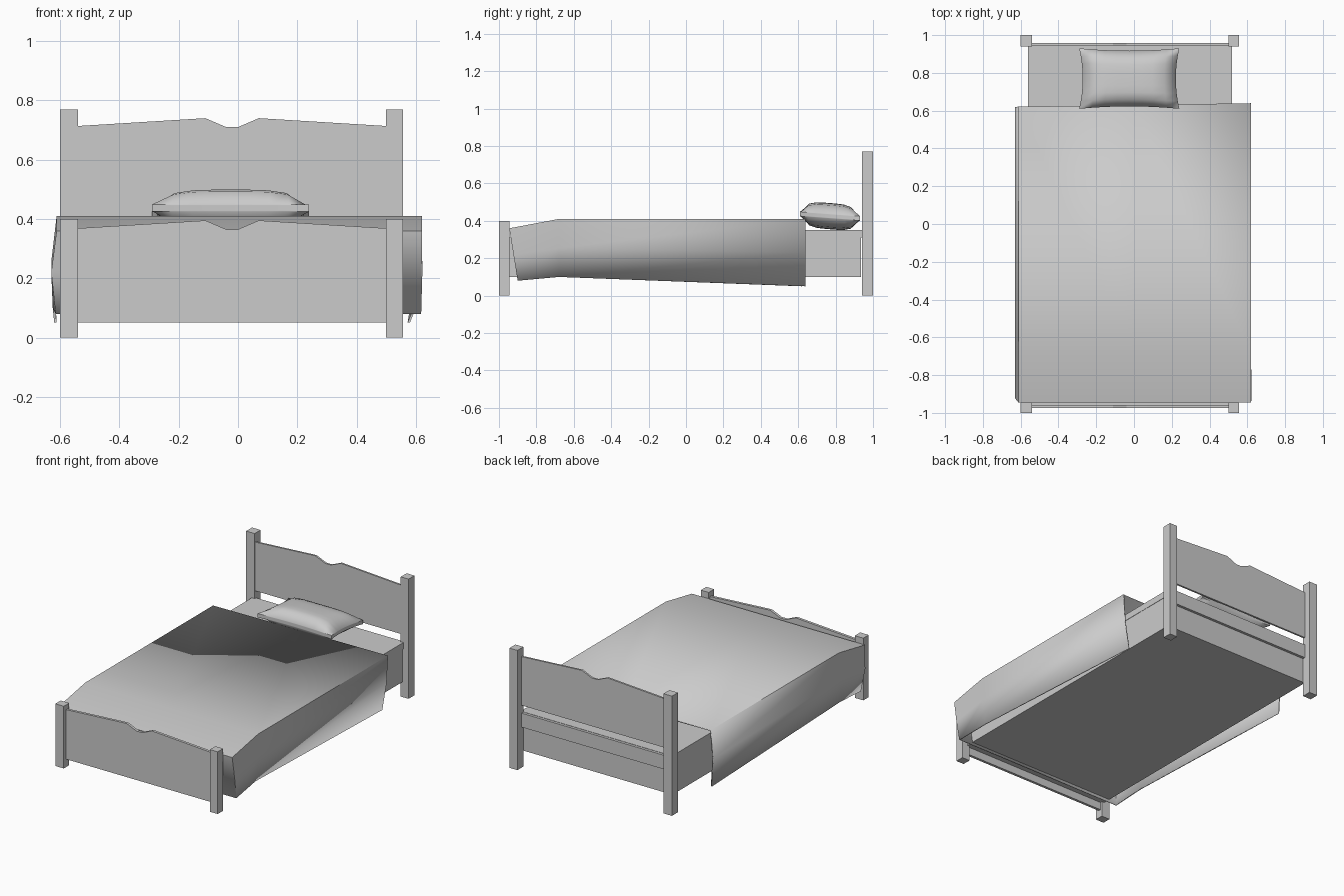
import bpy
import bmesh
from math import radians

if "Cube" in bpy.data.objects:
    bpy.data.objects.remove(bpy.data.objects["Cube"])

# One plain grey for the whole bed
GREY = (0.6, 0.6, 0.6, 1)
grey = bpy.data.materials.new("plain grey")
grey.use_nodes = True
grey.diffuse_color = GREY
grey.node_tree.nodes["Principled BSDF"].inputs["Base Color"].default_value = GREY


def finish(name, bm, smooth=None):
    bmesh.ops.recalc_face_normals(bm, faces=bm.faces)
    mesh = bpy.data.meshes.new(name)
    bm.to_mesh(mesh)
    bm.free()
    mesh.materials.append(grey)
    obj = bpy.data.objects.new(name, mesh)
    bpy.context.collection.objects.link(obj)
    if smooth:
        bpy.ops.object.select_all(action='DESELECT')
        obj.select_set(True)
        bpy.context.view_layer.objects.active = obj
        bpy.ops.object.shade_smooth_by_angle(angle=radians(smooth))
    return obj


def box(name, xs, ys, zs):
    bm = bmesh.new()
    bmesh.ops.create_cube(bm, size=1)
    for v in bm.verts:
        v.co = [r[0] if c < 0 else r[1] for c, r in zip(v.co, (xs, ys, zs))]
    return finish(name, bm)


def board(name, y0, y1, bottom, top):
    """Panel with a shaped top edge: two gentle rises and a central notch."""
    outline = [(-0.55, bottom), (0.51, bottom), (0.51, top), (0.07, top + 0.027),
               (0, top - 0.003), (-0.04, top - 0.003), (-0.11, top + 0.027), (-0.55, top)]
    bm = bmesh.new()
    face = bm.faces.new([bm.verts.new((x, y0, z)) for x, z in outline])
    new = bmesh.ops.extrude_face_region(bm, geom=[face])["geom"]
    for v in new:
        if isinstance(v, bmesh.types.BMVert):
            v.co.y = y1
    return finish(name, bm)


# Posts at the four corners
for side, xs in (("right", (-0.6, -0.54)), ("left", (0.5, 0.556))):
    box(side + "_head_post", xs, (0.94, 1), (0, 0.77))
    box(side + "_foot_post", xs, (-1, -0.945), (0, 0.4))

# Headboard, its lower rail and the footboard
board("headboard", 0.945, 0.957, 0.4, 0.713)
box("headboard_rail", (-0.55, 0.51), (0.94, 0.957), (0.26, 0.35))
board("footboard", -0.975, -0.958, 0.05, 0.368)

# Base and mattress
box("bed_base", (-0.558, 0.516), (-0.958, 0.935), (0.1, 0.31))
box("mattress", (-0.56, 0.518), (-0.92, 0.94), (0.31, 0.352))

# Blanket: cross-sections from head to foot, hanging over both sides
sections = [  # y, lean, top z, hem z, right hem x, left middle x, left hem x
    (0.63, 0, 0.41, 0.05, -0.62, 0.61, 0.58),
    (-0.68, 0, 0.41, 0.10, -0.625, 0.62, 0.60),
    (-0.945, 0.045, 0.36, 0.08, -0.615, 0.622, 0.618),
]
bm = bmesh.new()
rows = []
for y, lean, top, hem, right, middle, left in sections:
    mid = (top + hem) / 2
    shape = [(right, hem), (-0.63, mid), (-0.612, top), (0, top), (0.62, top), (middle, mid), (left, hem)]
    rows.append([bm.verts.new((x, y + lean * (top - z) / (top - hem) + 0.015 * x * (y > 0), z))
                 for x, z in shape])
for a, b in zip(rows, rows[1:]):
    for i in range(len(a) - 1):
        bm.faces.new((a[i], a[i + 1], b[i + 1], b[i]))
bm.faces.new(rows[-1])
blanket = finish("blanket", bm, 50)
thick = blanket.modifiers.new("thickness", 'SOLIDIFY')
thick.thickness = 0.008
thick.offset = -1

# Pillow: a cushion with pinched sides and pulled-out corners
bm = bmesh.new()
bmesh.ops.create_cube(bm, size=2)
bmesh.ops.subdivide_edges(bm, edges=bm.edges, cuts=7, use_grid_fill=True)
for v in bm.verts:
    u, w, h = v.co
    swell = ((1 - u ** 4) * (1 - w ** 4)) ** 0.6
    v.co.x = -0.025 + 0.265 * u * (1 - 0.07 * (1 - w * w))
    v.co.y = 0.77 + 0.16 * w * (1 - 0.08 * (1 - u * u))
    v.co.z = 0.425 - 0.012 * w + h * (0.012 + 0.058 * swell)
finish("pillow", bm, 60)
